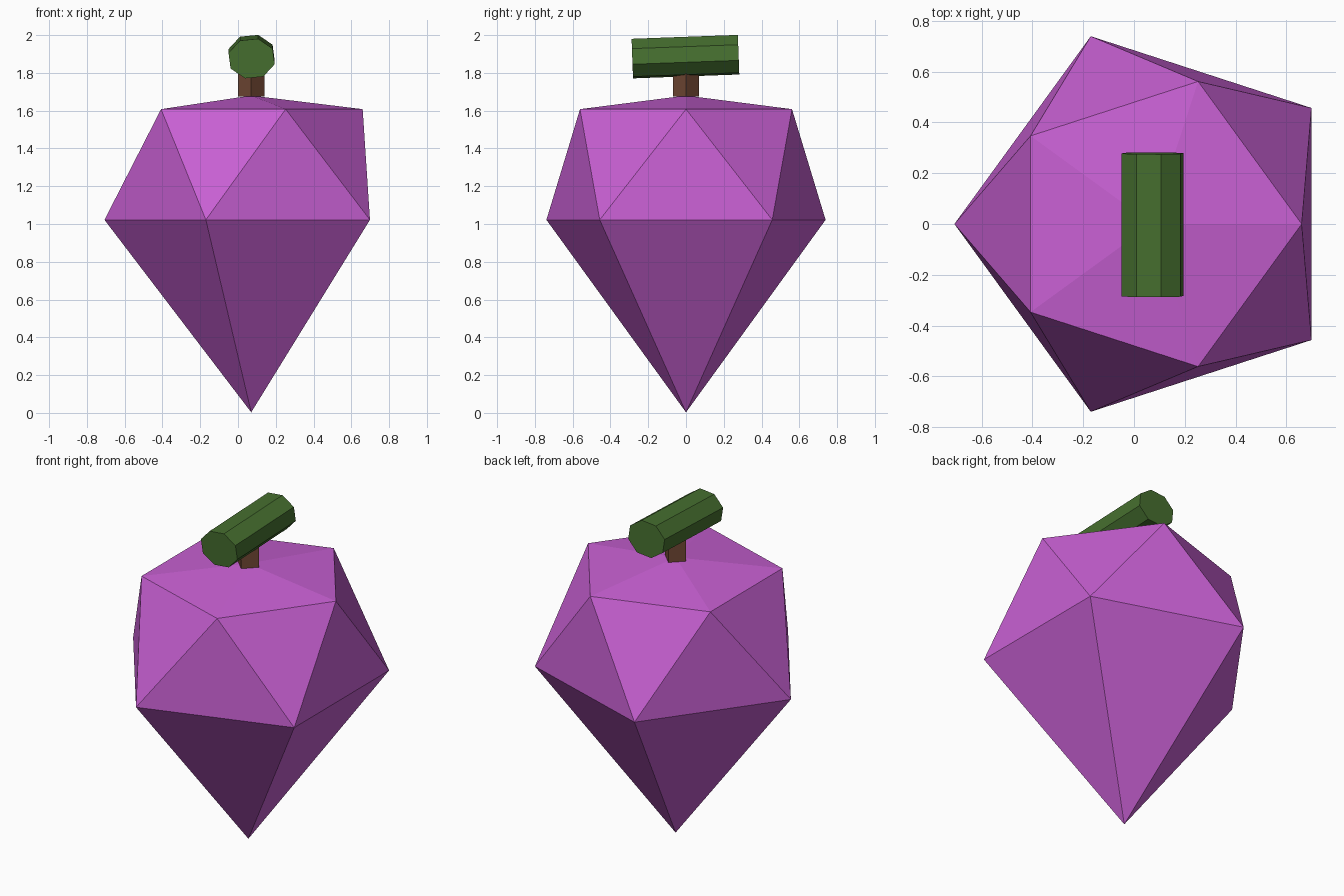
import bpy, bmesh, math
from mathutils import Matrix

if "Cube" in bpy.data.objects:
    bpy.data.objects.remove(bpy.data.objects["Cube"])

CX = 0.07  # vertical axis of the model


def material(name, srgb):
    lin = [((c / 255 + 0.055) / 1.055) ** 2.4 for c in srgb]
    m = bpy.data.materials.new(name)
    m.diffuse_color = (*lin, 1)
    m.use_nodes = True
    m.node_tree.nodes["Principled BSDF"].inputs["Base Color"].default_value = m.diffuse_color
    return m


purple = material("purple", (200, 96, 211))
brown = material("brown", (115, 73, 53))
green = material("green", (70, 111, 47))


def add_object(name, bm, mat):
    bmesh.ops.recalc_face_normals(bm, faces=bm.faces)
    mesh = bpy.data.meshes.new(name)
    bm.to_mesh(mesh)
    bm.free()
    mesh.materials.append(mat)
    ob = bpy.data.objects.new(name, mesh)
    bpy.context.collection.objects.link(ob)
    return ob


def prism(sides, radius, depth, matrix):
    bm = bmesh.new()
    bmesh.ops.create_cone(bm, cap_ends=True, segments=sides, radius1=radius,
                          radius2=radius, depth=depth)
    bmesh.ops.transform(bm, matrix=matrix, verts=bm.verts)
    return bm


# Fruit body: stretched icosahedron, two staggered rings of five and two tips
def ring(bm, radius, z, start):
    angles = [math.radians(start + 72 * i) for i in range(5)]
    return [bm.verts.new((CX + radius * math.cos(a), radius * math.sin(a), z))
            for a in angles]


bm = bmesh.new()
top = bm.verts.new((CX, 0, 1.68))
tip = bm.verts.new((CX, 0, 0.003))
upper = ring(bm, 0.59, 1.608, 0)
lower = ring(bm, 0.777, 1.022, 36)
for i in range(5):
    j = (i + 1) % 5
    bm.faces.new((top, upper[i], upper[j]))
    bm.faces.new((upper[i], lower[i], upper[j]))
    bm.faces.new((lower[i], lower[j], upper[j]))
    bm.faces.new((tip, lower[j], lower[i]))
add_object("fruit_body", bm, purple)

# Stem: four-sided post with its corners on the axes
bm = prism(4, 0.07, 0.18, Matrix.Translation((CX, 0, 1.765)))
bmesh.ops.rotate(bm, cent=(CX, 0, 0), verts=bm.verts,
                 matrix=Matrix.Rotation(
                     -math.atan2(bm.verts[:][0].co.y, bm.verts[:][0].co.x - CX), 3, 'Z'))
add_object("stem", bm, brown)

# Leaf cap: flattened octagonal log lying along y, rear end slightly raised
bm = bmesh.new()
bmesh.ops.create_cone(bm, cap_ends=True, segments=8, radius1=1, radius2=1, depth=0.563)
first = bm.verts[:][0].co
spin = math.radians(-16) - math.atan2(first.y, first.x)
lay = (Matrix.Translation((0.072, -0.003, 1.886))
       @ Matrix.Rotation(math.radians(2.1), 4, 'X')
       @ Matrix.Diagonal((0.127, 1, 0.109, 1))
       @ Matrix.Rotation(math.radians(90), 4, 'X')
       @ Matrix.Rotation(spin, 4, 'Z'))
bmesh.ops.transform(bm, matrix=lay, verts=bm.verts)
add_object("leaf_cap", bm, green)
